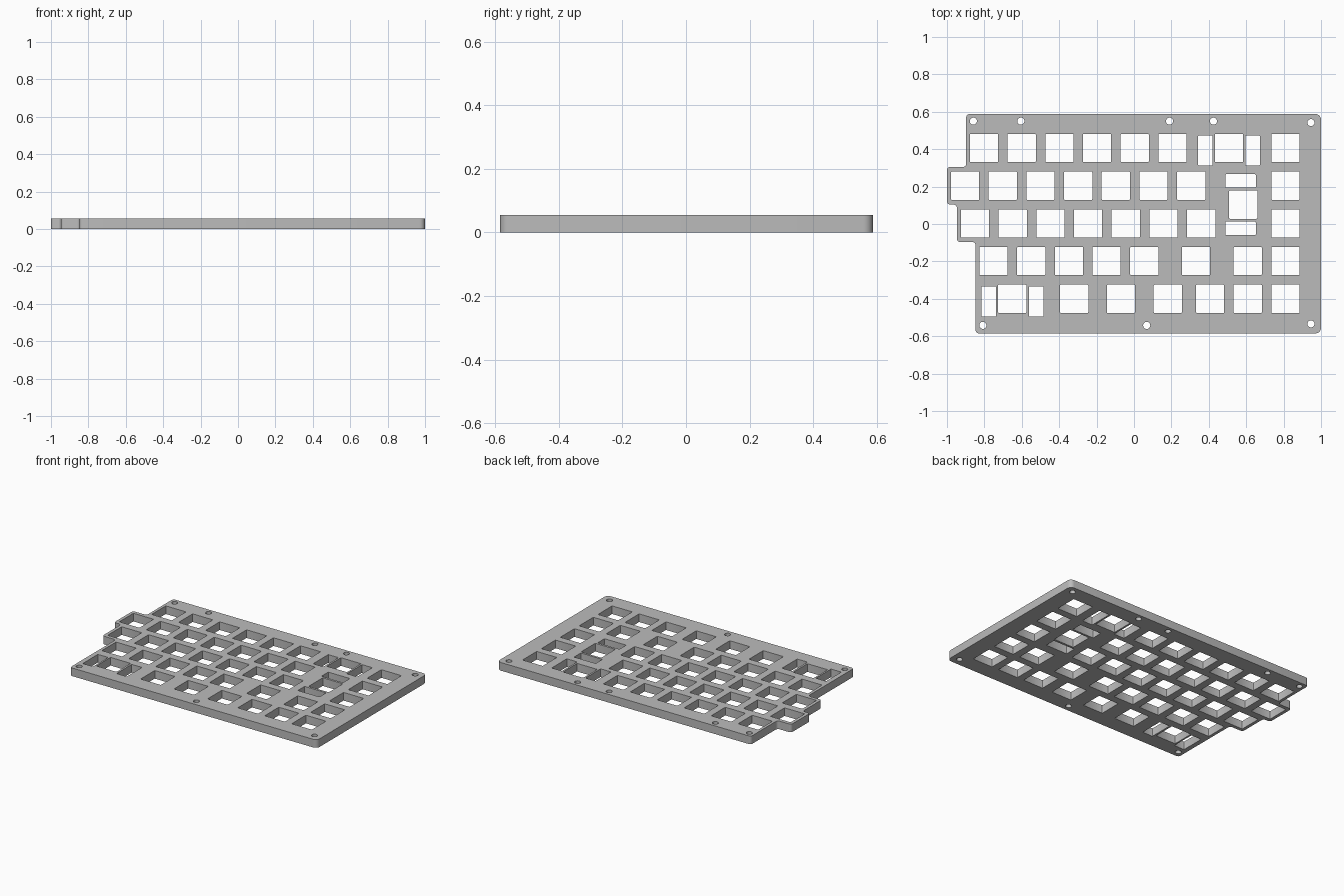
import bpy, bmesh, math
from mathutils import Vector

if "Cube" in bpy.data.objects:
    bpy.data.objects.remove(bpy.data.objects["Cube"], do_unlink=True)

THICK = 0.055
PITCH = 0.2015
KEY = 0.151
STAB_W, STAB_L, STAB_GAP = 0.077, 0.162, 0.1265

grey = bpy.data.materials.new("plate grey")
grey.use_nodes = True
grey.diffuse_color = (0.5, 0.5, 0.5, 1)
grey.node_tree.nodes["Principled BSDF"].inputs["Base Color"].default_value = (0.5, 0.5, 0.5, 1)

curve = bpy.data.curves.new("switch_plate", "CURVE")
curve.dimensions = "2D"
curve.fill_mode = "BOTH"
curve.extrude = THICK / 2


def add_loop(points):
    spline = curve.splines.new("POLY")
    spline.points.add(len(points) - 1)
    for p, (x, y) in zip(spline.points, points):
        p.co = (x, y, 0, 1)
    spline.use_cyclic_u = True


def rounded(corners, steps=6):
    """Right-angled outline of (x, y, radius) with each corner turned into an arc."""
    out = []
    for i, (x, y, r) in enumerate(corners):
        c = Vector((x, y))
        a = (Vector(corners[i - 1][:2]) - c).normalized()
        b = (Vector(corners[(i + 1) % len(corners)][:2]) - c).normalized()
        for s in range(steps + 1):
            t = s / steps * math.pi / 2
            out.append(c + r * (a * (1 - math.sin(t)) + b * (1 - math.cos(t))))
    return out


def cutout(x, y, w, h):
    r = 0.004
    add_loop(rounded([(x - w / 2, y - h / 2, r), (x + w / 2, y - h / 2, r),
                      (x + w / 2, y + h / 2, r), (x - w / 2, y + h / 2, r)], 2))


# Stepped outer edge, larger radii on the straight right side
R, S = 0.03, 0.018
add_loop(rounded([(-0.847, -0.585, S), (1, -0.585, R), (1, 0.588, R), (-0.897, 0.588, S),
                  (-0.897, 0.305, S), (-1, 0.305, S), (-1, 0.104, S),
                  (-0.947, 0.104, S), (-0.947, -0.096, S), (-0.847, -0.096, S)]))

# Key openings: each row has a run of evenly spaced keys, then single ones
rows = [
    (-0.802, 6, [0.508]),
    (-0.903, 7, []),
    (-0.850, 7, []),
    (-0.751, 5, [0.331, 0.608]),
    (-0.651, 1, [-0.320, -0.070, 0.181, 0.407, 0.608]),
]
for i, (start, count, extra) in enumerate(rows):
    y = 0.406 - i * PITCH
    for x in [start + k * PITCH for k in range(count)] + extra + [0.81]:
        cutout(x, y, KEY, KEY)
cutout(0.584, 0.1035, KEY, KEY)

# Stabilizer slots beside the wide keys and above and below the tall key
for side in (-1, 1):
    for x, y in ((0.508, 0.393), (-0.650, -0.414)):
        cutout(x + side * STAB_GAP, y, STAB_W, STAB_L)
    cutout(0.570, 0.1035 + side * STAB_GAP, STAB_L, STAB_W - 0.005)

# Screw holes
for x, y in [(-0.859, 0.55), (-0.605, 0.55), (0.19, 0.55), (0.425, 0.55),
             (0.946, 0.542), (0.946, -0.534), (-0.808, -0.542), (0.068, -0.542)]:
    ring = [k * math.tau / 24 for k in range(24)]
    add_loop([(x + 0.019 * math.cos(t), y + 0.019 * math.sin(t)) for t in ring])

# Turn the filled outline into one solid mesh
temp = bpy.data.objects.new("outline", curve)
bpy.context.collection.objects.link(temp)
deps = bpy.context.evaluated_depsgraph_get()
mesh = bpy.data.meshes.new_from_object(temp.evaluated_get(deps))
bpy.data.objects.remove(temp, do_unlink=True)

bm = bmesh.new()
bm.from_mesh(mesh)
bmesh.ops.remove_doubles(bm, verts=bm.verts, dist=0.0002)
bmesh.ops.translate(bm, verts=bm.verts, vec=(0, 0, THICK / 2))
bmesh.ops.recalc_face_normals(bm, faces=bm.faces)
bm.to_mesh(mesh)
bm.free()

mesh.materials.clear()
mesh.materials.append(grey)
plate = bpy.data.objects.new("switch_plate", mesh)
bpy.context.collection.objects.link(plate)
bpy.context.view_layer.objects.active = plate
plate.select_set(True)
bpy.ops.object.shade_smooth_by_angle(angle=math.radians(35))
